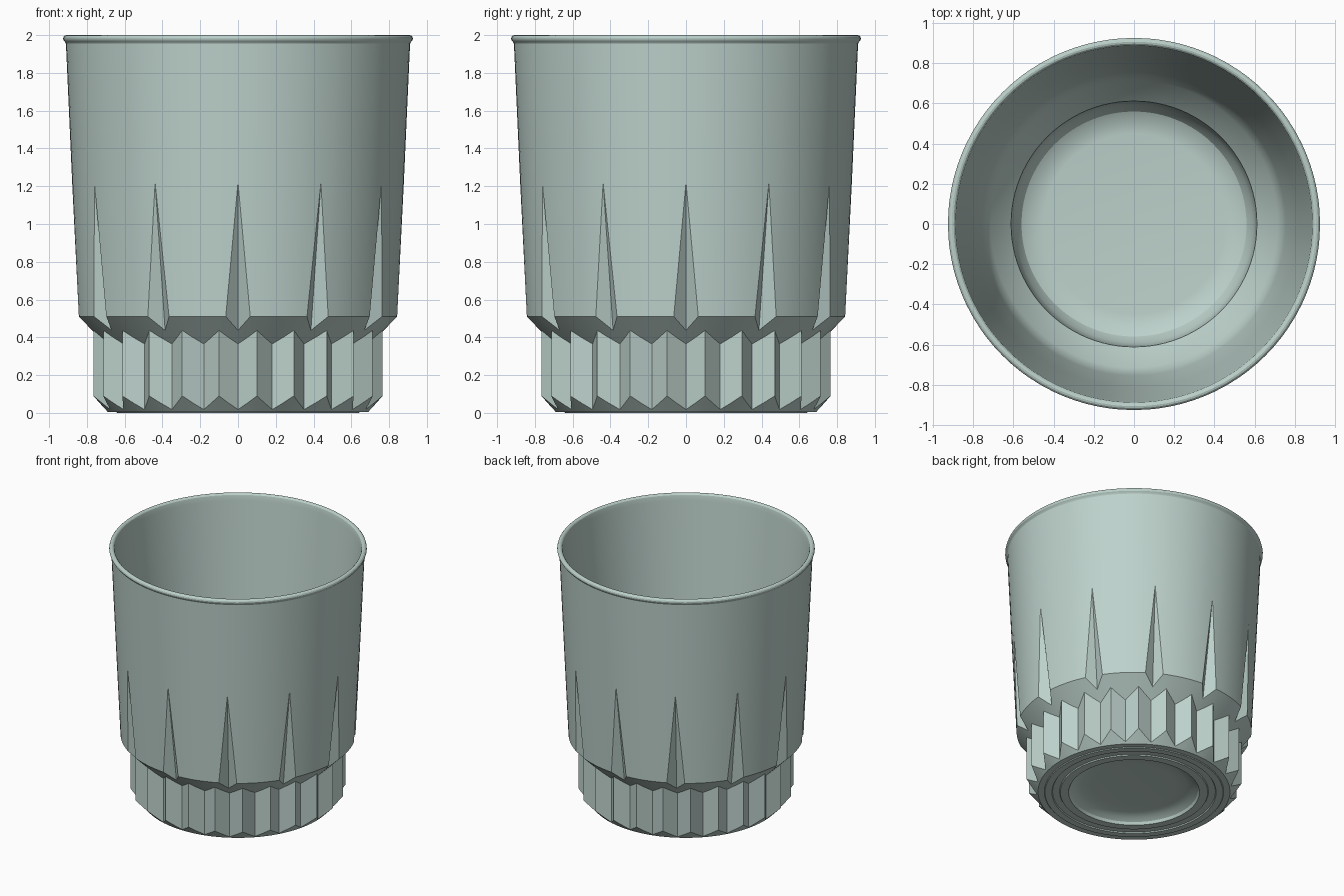
import bpy, bmesh
from math import sin, cos, pi, radians

if "Cube" in bpy.data.objects:
    bpy.data.objects.remove(bpy.data.objects["Cube"])

glass = bpy.data.materials.new("pale_green_glass")
glass.diffuse_color = (0.51, 0.64, 0.60, 1)
glass.use_nodes = True
glass.node_tree.nodes["Principled BSDF"].inputs["Base Color"].default_value = glass.diffuse_color

# Angles of one 30 degree sector; a tapered groove sits at 0
SECTOR = [0, 4.4, 7.5, 11.25, 15, 18.75, 22.5, 25.6]
ANGLES = [30 * k + a for k in range(12) for a in SECTOR]
R_RIDGE, R_VALLEY = 0.772, 0.70


def flute_radius(a):
    # Straight chord between valley (multiples of 15) and ridge (7.5 off)
    a %= 15
    t = radians(min(a, 15 - a))
    vx, vy = R_VALLEY, 0
    rx, ry = R_RIDGE * cos(radians(7.5)), R_RIDGE * sin(radians(7.5))
    dx, dy = rx - vx, ry - vy
    return (vx * dy - vy * dx) / (cos(t) * dy - sin(t) * dx)


bm = bmesh.new()


def ring(fn):
    out = []
    for a in ANGLES:
        r, z = fn(a)
        # angle 0 faces the front
        out.append(bm.verts.new((r * sin(radians(a)), -r * cos(radians(a)), z)))
    return out


def circle(r, z):
    return ring(lambda a: (r, z))


def flute_low(a):
    r = flute_radius(a)
    return r, 0.09 - (R_RIDGE - r)


def flute_high(a):
    r = flute_radius(a)
    return r, 0.437 - (R_RIDGE - r)


def shoulder(a):
    return (0.772, 0.437) if a % 30 == 0 else (0.845, 0.51)


# Underside with a shallow recess and fine concentric foot rings
rings = [circle(r, z) for r, z in [
    (0.30, 0.06), (0.38, 0.055), (0.43, 0.04), (0.46, 0.02), (0.47, 0.0),
    (0.53, 0.0), (0.535, 0.008), (0.585, 0.008), (0.59, 0.0),
    (0.64, 0.0), (0.645, 0.006), (0.69, 0.006)]]
# Fluted foot, then shoulder, grooves and tapered wall
rings += [ring(flute_low), ring(flute_high), ring(shoulder)]
groove_row = len(rings) - 1
rings += [circle(0.878, 1.22), circle(0.911, 1.955)]
# Rolled rim
for i in range(9):
    t = radians(-60 + 30 * i)
    rings.append(circle(0.907 + 0.019 * cos(t), 1.981 + 0.019 * sin(t)))
# Inner wall, ledge and rounded well
rings += [circle(r, z) for r, z in [
    (0.885, 1.95), (0.815, 1.22), (0.755, 0.58), (0.74, 0.52), (0.715, 0.47),
    (0.612, 0.36), (0.605, 0.27), (0.59, 0.21), (0.56, 0.165),
    (0.51, 0.137), (0.45, 0.13)]]

n = len(ANGLES)
for k in range(len(rings) - 1):
    lo, hi = rings[k], rings[k + 1]
    for i in range(n):
        j = (i + 1) % n
        a, b, c, d = lo[i], lo[j], hi[j], hi[i]
        if k == groove_row and ANGLES[i] % 30 == 0:
            bm.faces.new((a, b, d))
            bm.faces.new((b, c, d))
        elif k == groove_row and ANGLES[j] % 30 == 0:
            bm.faces.new((a, b, c))
            bm.faces.new((a, c, d))
        else:
            bm.faces.new((a, b, c, d))
bm.faces.new(list(reversed(rings[0])))
bm.faces.new(rings[-1])
bmesh.ops.recalc_face_normals(bm, faces=bm.faces)

mesh = bpy.data.meshes.new("tumbler")
bm.to_mesh(mesh)
bm.free()
mesh.materials.append(glass)
tumbler = bpy.data.objects.new("tumbler", mesh)
bpy.context.collection.objects.link(tumbler)
bpy.context.view_layer.objects.active = tumbler
tumbler.select_set(True)
bpy.ops.object.shade_smooth_by_angle(angle=radians(26))
